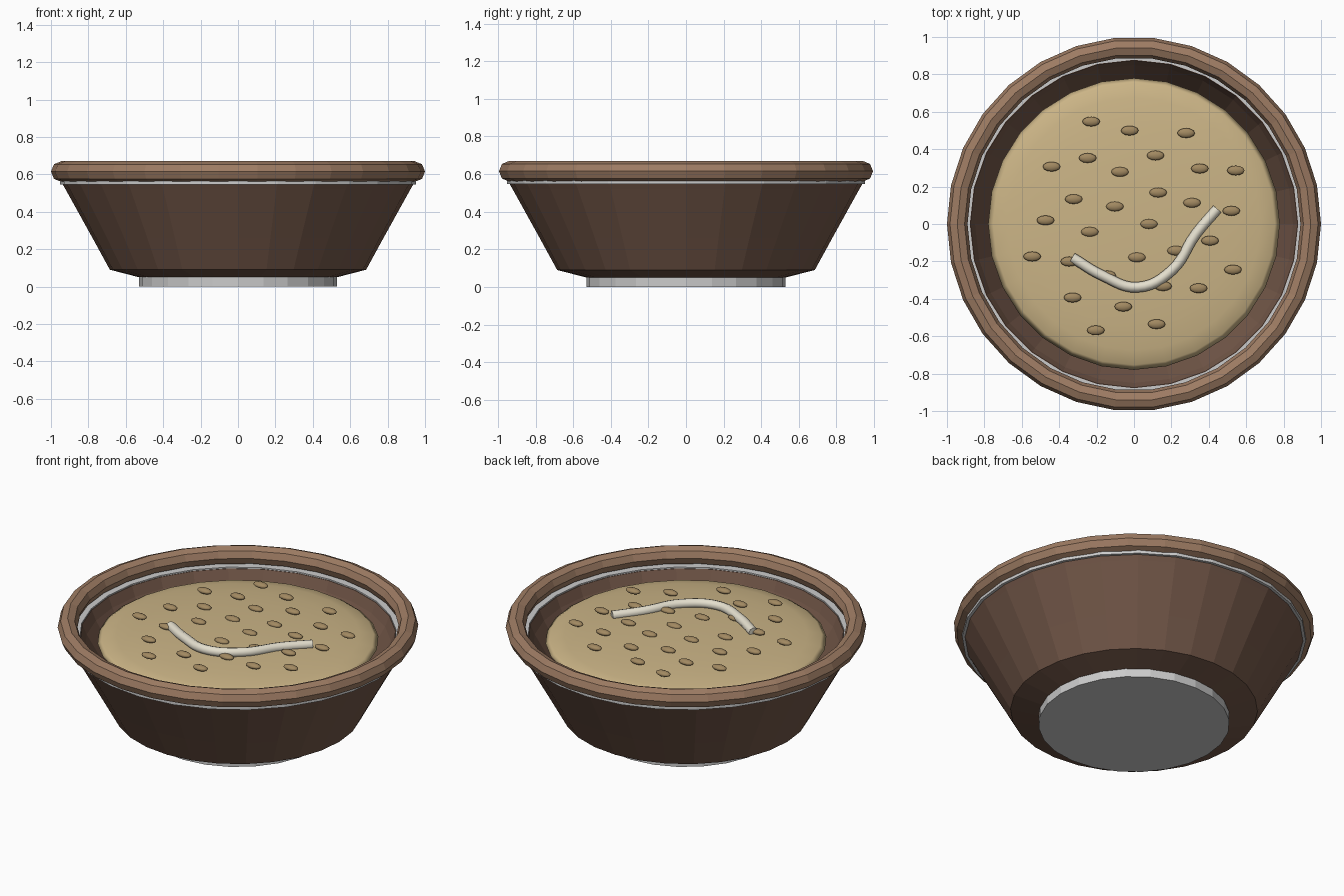
import bpy, bmesh, math
from mathutils import Vector

if "Cube" in bpy.data.objects:
    bpy.data.objects.remove(bpy.data.objects["Cube"])


def material(name, rgb):
    m = bpy.data.materials.new(name)
    m.diffuse_color = (*rgb, 1)
    m.use_nodes = True
    m.node_tree.nodes["Principled BSDF"].inputs["Base Color"].default_value = m.diffuse_color
    return m


def finish(name, bm, mat=None, smooth=False):
    bmesh.ops.recalc_face_normals(bm, faces=bm.faces)
    me = bpy.data.meshes.new(name)
    bm.to_mesh(me)
    bm.free()
    for p in me.polygons:
        p.use_smooth = smooth
    ob = bpy.data.objects.new(name, me)
    bpy.context.collection.objects.link(ob)
    if mat:
        me.materials.append(mat)
    return ob


def lathe(name, profile, sides, mat=None, closed=False):
    """Revolve (radius, z) points; open profiles get capped at both ends."""
    bm = bmesh.new()
    rings = []
    for r, z in profile:
        rings.append([bm.verts.new((r * math.cos(2 * math.pi * i / sides),
                                    r * math.sin(2 * math.pi * i / sides), z))
                      for i in range(sides)])
    pairs = list(zip(rings, rings[1:]))
    if closed:
        pairs.append((rings[-1], rings[0]))
    else:
        bm.faces.new(rings[0])
        bm.faces.new(rings[-1])
    for a, b in pairs:
        for i in range(sides):
            j = (i + 1) % sides
            bm.faces.new((a[i], a[j], b[j], b[i]))
    return finish(name, bm, mat)


def ellipsoid(name, loc, size, u, v, mat, smooth):
    bm = bmesh.new()
    bmesh.ops.create_uvsphere(bm, u_segments=u, v_segments=v, radius=1)
    bmesh.ops.scale(bm, vec=size, verts=bm.verts)
    ob = finish(name, bm, mat, smooth)
    ob.location = loc
    return ob


clay = material("clay", (0.17, 0.095, 0.065))
rim_clay = material("rim_clay", (0.34, 0.20, 0.125))
broth = material("broth", (0.60, 0.46, 0.24))
seed_mat = material("seed_brown", (0.36, 0.25, 0.12))
pale = material("pale_strip", (0.78, 0.74, 0.62))

# Foot ring, bowl wall, grey band and rolled rim
lathe("foot", [(0.53, 0), (0.53, 0.06)], 24)
lathe("bowl", [(0.53, 0.05), (0.685, 0.09), (0.778, 0.26), (0.922, 0.52),
               (0.945, 0.56), (0.875, 0.56), (0.85, 0.5), (0.63, 0.12)], 28, clay)
lathe("grey_band", [(0.878, 0.546), (0.953, 0.546), (0.953, 0.568), (0.878, 0.568)],
      28, closed=True)
lathe("rim", [(0.945 + 0.055 * math.cos(k * math.pi / 4),
               0.615 + 0.055 * math.sin(k * math.pi / 4)) for k in range(8)],
      30, rim_clay, closed=True)

# Domed filling
ellipsoid("filling", (0, 0, 0.53), (0.78, 0.78, 0.065), 28, 12, broth, True)

# Seeds in a sunflower spiral
for i in range(30):
    r = 0.62 * math.sqrt((i + 0.5) / 30)
    a = i * math.radians(137.508)
    ellipsoid(f"seed_{i + 1}", (r * math.cos(a), r * math.sin(a), 0.597),
              (0.047, 0.026, 0.016), 12, 8, seed_mat, True)

# Curved pale strip lying on top
path = [(-0.33, -0.18, 0.597), (-0.17, -0.275, 0.604), (0.02, -0.338, 0.606),
        (0.2, -0.25, 0.604), (0.33, -0.055, 0.598), (0.445, 0.08, 0.592)]
cu = bpy.data.curves.new("strip_path", 'CURVE')
cu.dimensions = '3D'
cu.bevel_depth = 0.028
cu.bevel_resolution = 2
cu.use_fill_caps = True
cu.resolution_u = 6
sp = cu.splines.new('BEZIER')
sp.bezier_points.add(len(path) - 1)
for bp, co in zip(sp.bezier_points, path):
    bp.co = Vector(co)
    bp.handle_left_type = bp.handle_right_type = 'AUTO'
cu.materials.append(pale)
strip = bpy.data.objects.new("curved_strip", cu)
bpy.context.collection.objects.link(strip)
